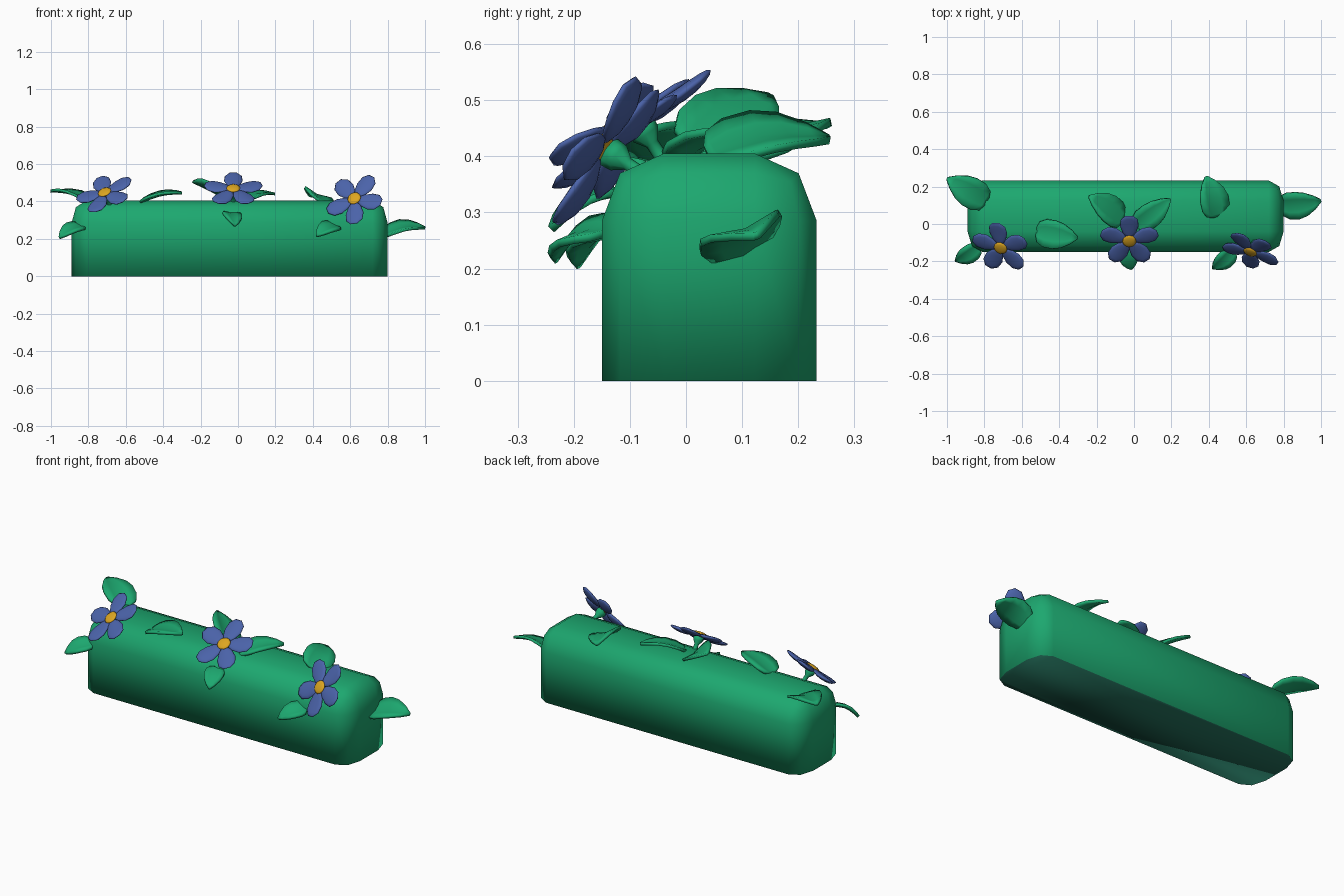
import bpy, bmesh, math
from mathutils import Vector, Matrix

if "Cube" in bpy.data.objects:
    bpy.data.objects.remove(bpy.data.objects["Cube"])


def material(name, rgb):
    m = bpy.data.materials.new(name)
    m.diffuse_color = (*rgb, 1)
    m.use_nodes = True
    m.node_tree.nodes["Principled BSDF"].inputs["Base Color"].default_value = m.diffuse_color
    return m


GREEN = material("leaf_green", (0.012, 0.39, 0.16))
DARK = material("underside_dark_teal", (0.014, 0.13, 0.085))
BLUE = material("petal_blue", (0.07, 0.125, 0.40))
GOLD = material("centre_gold", (0.72, 0.38, 0.015))


def finish(name, bm, *mats):
    bmesh.ops.recalc_face_normals(bm, faces=bm.faces)
    me = bpy.data.meshes.new(name)
    for f in bm.faces:
        f.smooth = True
    bm.to_mesh(me)
    bm.free()
    for mat in mats:
        me.materials.append(mat)
    ob = bpy.data.objects.new(name, me)
    bpy.context.collection.objects.link(ob)
    return ob


# Hedge body: box with two-step rounded edges everywhere except the base
def hedge():
    bm = bmesh.new()
    bmesh.ops.create_cube(bm, size=1)
    stretch = Vector((0.8, 1.1, 1.2))
    size = Vector((1.69, 0.383, 0.405))
    for v in bm.verts:
        v.co = Vector([v.co[i] * size[i] / stretch[i] for i in range(3)])
    edges = [e for e in bm.edges if max(v.co.z for v in e.verts) > 0]
    bmesh.ops.bevel(bm, geom=edges, offset=0.1, segments=2, profile=0.5,
                    affect='EDGES')
    for v in bm.verts:
        v.co = Vector([v.co[i] * stretch[i] for i in range(3)])
        v.co += Vector((-0.045, 0.0415, 0.2025))
    # dark underside
    for f in bm.faces:
        f.material_index = int(f.calc_center_median().z < 0.01)
    finish("hedge_body", bm, GREEN, DARK)


# Leaf: folded, arched blade from base to tip with a little thickness
OUTLINE = [(0, 0.16), (0.06, 0.38), (0.22, 0.5), (0.45, 0.51),
           (0.65, 0.43), (0.85, 0.25), (1, 0.04)]


def leaf(name, base, tip, normal, width, arch=0.03):
    base, tip = Vector(base), Vector(tip)
    axis = (tip - base).normalized()
    side = Vector(normal).cross(axis).normalized()
    up = axis.cross(side)
    bm = bmesh.new()
    rows = []
    for t, w in OUTLINE:
        mid = base.lerp(tip, t) + up * arch * math.sin(math.pi * t)
        w *= width
        rows.append([bm.verts.new(mid + side * w * s + up * abs(s) * w * 0.18)
                     for s in (-1, -0.5, 0, 0.5, 1)])
    for a, b in zip(rows, rows[1:]):
        for i in range(4):
            bm.faces.new((a[i], a[i + 1], b[i + 1], b[i]))
    ob = finish(name, bm, GREEN)
    mod = ob.modifiers.new("thickness", 'SOLIDIFY')
    mod.thickness = 0.014
    mod.offset = 0


# Flower: flared stem, five petals and a gold button, facing along normal
def flower(name, centre, normal, turn):
    n = Vector(normal).normalized()
    u = (Vector((1, 0, 0)) - n * n.x).normalized()
    v = n.cross(u)
    frame = Matrix((u, v, n)).transposed().to_4x4()
    frame.translation = Vector(centre)

    bm = bmesh.new()
    for k in range(5):
        geo = bmesh.ops.create_uvsphere(bm, u_segments=10, v_segments=8, radius=1)
        rot = Matrix.Rotation(math.radians(turn + 72 * k), 4, 'Z')
        for p in geo["verts"]:
            x, y, z = p.co
            r = 0.089 + 0.074 * x
            p.co = rot @ Vector((r, 0.050 * y * (1 + 0.22 * x),
                                 0.013 * z + 0.008 * x * x))
    bm.transform(frame)
    finish(name + "_petals", bm, BLUE)

    bm = bmesh.new()
    bmesh.ops.create_uvsphere(bm, u_segments=12, v_segments=8, radius=1)
    bm.transform(frame @ Matrix.Translation((0, 0, 0.013))
                 @ Matrix.Diagonal((0.037, 0.037, 0.010, 1)))
    finish(name + "_centre", bm, GOLD)

    bm = bmesh.new()
    rings = []
    for z, r in [(-0.095, 0.018), (-0.07, 0.012), (-0.045, 0.012),
                 (-0.025, 0.026), (-0.004, 0.028)]:
        rings.append([bm.verts.new((r * math.cos(i * math.pi / 4),
                                    r * math.sin(i * math.pi / 4), z))
                      for i in range(8)])
    for a, b in zip(rings, rings[1:]):
        for i in range(8):
            j = (i + 1) % 8
            bm.faces.new((a[i], a[j], b[j], b[i]))
    bm.faces.new(rings[0])
    bm.faces.new(rings[-1])
    bm.transform(frame)
    finish(name + "_stem", bm, GREEN)


hedge()

flower("left_flower", (-0.71, -0.122, 0.44), (-0.3, -0.56, 0.77), 100)
flower("middle_flower", (-0.025, -0.085, 0.46), (0, -0.55, 0.83), 90)
flower("right_flower", (0.625, -0.14, 0.41), (-0.3, -0.8, 0.53), 53)

# Leaves on the top and ends
leaf("left_end_leaf", (-0.79, 0.12, 0.395), (-1.0, 0.245, 0.455), (0, 0, 1), 0.16, 0.018)
leaf("right_end_leaf", (0.78, 0.10, 0.22), (1.0, 0.125, 0.258), (0, -0.35, 0.93), 0.15, 0.025)
leaf("top_left_leaf", (-0.52, -0.04, 0.395), (-0.30, -0.075, 0.445), (0, -0.1, 1), 0.15, 0.015)
leaf("top_middle_leaf_a", (-0.065, 0.02, 0.405), (-0.24, 0.15, 0.505), (0.65, 0.1, 0.75), 0.16, 0.01)
leaf("top_middle_leaf_b", (0.01, -0.01, 0.395), (0.195, 0.135, 0.44), (0.1, -0.1, 1), 0.13, 0.02)
leaf("top_right_leaf", (0.44, 0.04, 0.40), (0.385, 0.255, 0.43), (0.4, 0, 0.9), 0.16, 0.02)

# Small leaves on the front
leaf("front_left_leaf", (-0.83, -0.12, 0.265), (-0.955, -0.195, 0.205), (-0.2, -0.6, 0.8), 0.1, 0.02)
leaf("front_middle_leaf", (-0.045, -0.12, 0.335), (-0.015, -0.24, 0.27), (0.2, -0.45, 0.85), 0.1, 0.015)
leaf("front_right_leaf", (0.53, -0.14, 0.265), (0.42, -0.235, 0.215), (0, -0.6, 0.8), 0.1, 0.02)
